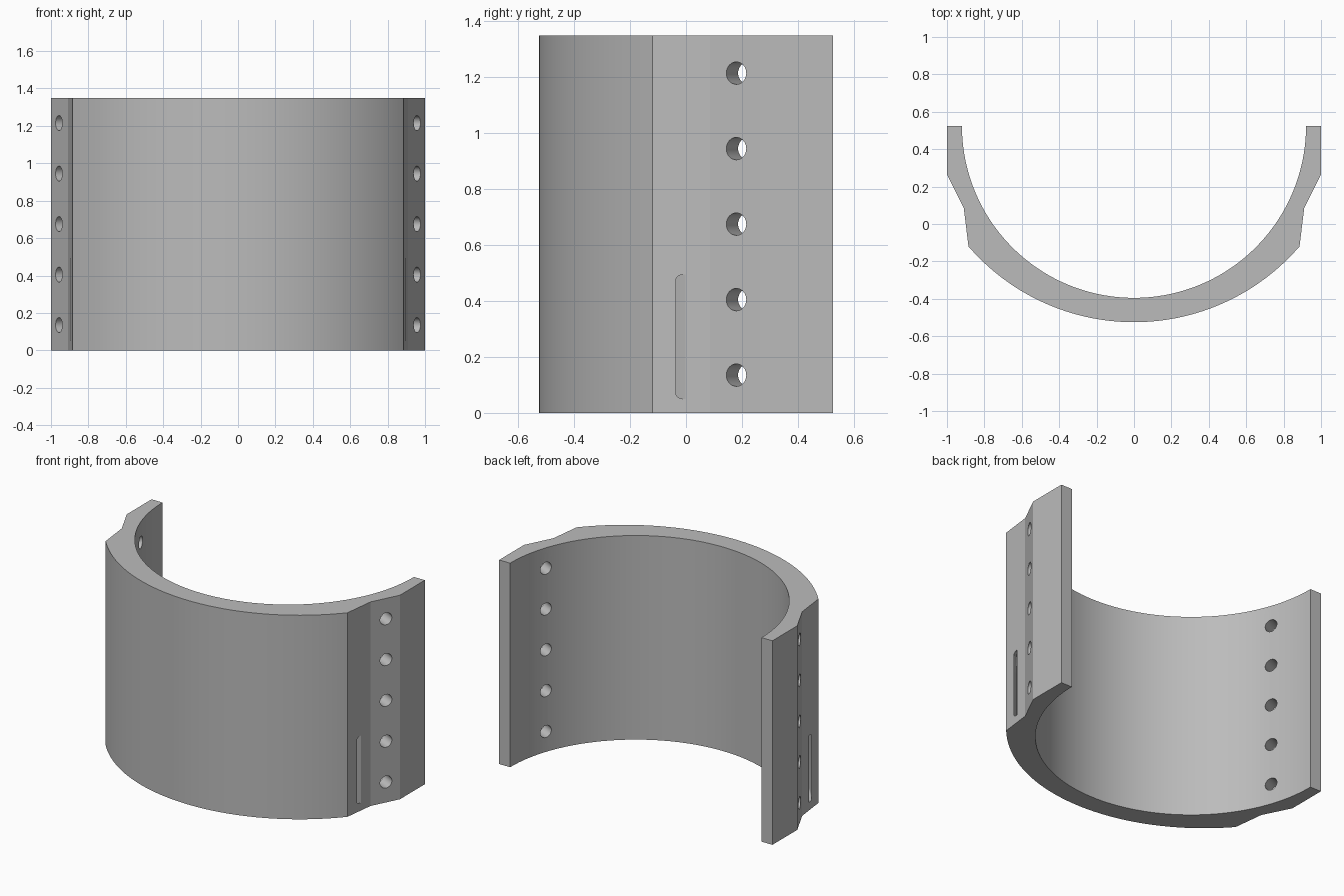
import bpy, bmesh, math
from mathutils import Vector

cube = bpy.data.objects.get("Cube")
if cube:
    bpy.data.objects.remove(cube, do_unlink=True)

HEIGHT = 1.35
INNER_R, INNER_Y = 0.92, 0.525
OUTER_R, OUTER_Y = 1.169, 0.644

grey = bpy.data.materials.new("plain grey")
grey.use_nodes = True
grey.diffuse_color = (0.5, 0.5, 0.5, 1)
grey.node_tree.nodes["Principled BSDF"].inputs["Base Color"].default_value = (0.5, 0.5, 0.5, 1)


def arc(radius, cy, start, end, steps):
    angles = [math.radians(start + (end - start) * i / steps) for i in range(steps + 1)]
    return [(radius * math.cos(a), cy + radius * math.sin(a)) for a in angles]


def make_object(name, bm):
    bmesh.ops.recalc_face_normals(bm, faces=bm.faces)
    mesh = bpy.data.meshes.new(name)
    bm.to_mesh(mesh)
    bm.free()
    mesh.materials.append(grey)
    obj = bpy.data.objects.new(name, mesh)
    bpy.context.collection.objects.link(obj)
    return obj


def loft(name, rings):
    """Skin a row of closed cross-sections and cap both ends."""
    bm = bmesh.new()
    loops = [[bm.verts.new(p) for p in ring] for ring in rings]
    for a, b in zip(loops, loops[1:]):
        for i in range(len(a)):
            j = (i + 1) % len(a)
            bm.faces.new((a[i], a[j], b[j], b[i]))
    bm.faces.new(loops[0])
    bm.faces.new(loops[-1])
    return make_object(name, bm)


# Half-round shell with thickened side flanges
flange = [(0.885, -0.12), (0.91, 0.085), (1, 0.265), (1, INNER_Y)]
edge = math.degrees(math.atan2(flange[0][1] - OUTER_Y, flange[0][0]))
outer = arc(OUTER_R, OUTER_Y, -180 - edge, edge, 64)[1:-1]
profile = [(-x, y) for x, y in reversed(flange)] + outer + flange
profile += arc(INNER_R, INNER_Y, 0, -180, 72)
shell = loft("half_round_shell", [[(x, y, z) for x, y in profile] for z in (0, HEIGHT)])

# Bolt hole cutters, square to the sloping flange faces
cutters = []
for side in (-1, 1):
    axis = Vector((side * 0.894, -0.447, 0))
    for i in range(5):
        bm = bmesh.new()
        bmesh.ops.create_cone(bm, cap_ends=True, segments=32, radius1=0.04,
                              radius2=0.04, depth=0.5)
        hole = make_object("bolt_hole_cutter", bm)
        hole.rotation_euler = axis.to_track_quat("Z", "Y").to_euler()
        hole.location = (side * 0.957, 0.18, HEIGHT * (0.1 + 0.2 * i))
        cutters.append(hole)

# Curved strap channel running inside the wall from flange to flange
low, high, near, far, corner = 0.05, 0.495, 1.107, 1.124, 0.016
bend = [math.radians(15 * i) for i in range(7)]
top = [(far - corner + corner * math.cos(a), high - corner + corner * math.sin(a)) for a in bend]
section = [(near, low)] + [(r, low + high - z) for r, z in reversed(top)] + top + [(near, high)]
rings = []
for ux, uy in arc(1, 0, -152, -28, 64):
    rings.append([(r * ux, OUTER_Y + r * uy, z) for r, z in section])
cutters.append(loft("strap_channel_cutter", rings))

# Cut the openings, then discard the cutters
bpy.context.view_layer.objects.active = shell
shell.select_set(True)
for cutter in cutters:
    cutter.hide_render = True
    mod = shell.modifiers.new("cut", "BOOLEAN")
    mod.operation = "DIFFERENCE"
    mod.solver = "EXACT"
    mod.object = cutter
    bpy.ops.object.modifier_apply(modifier=mod.name)
    bpy.data.objects.remove(cutter, do_unlink=True)

bpy.ops.object.shade_smooth_by_angle(angle=math.radians(15))
